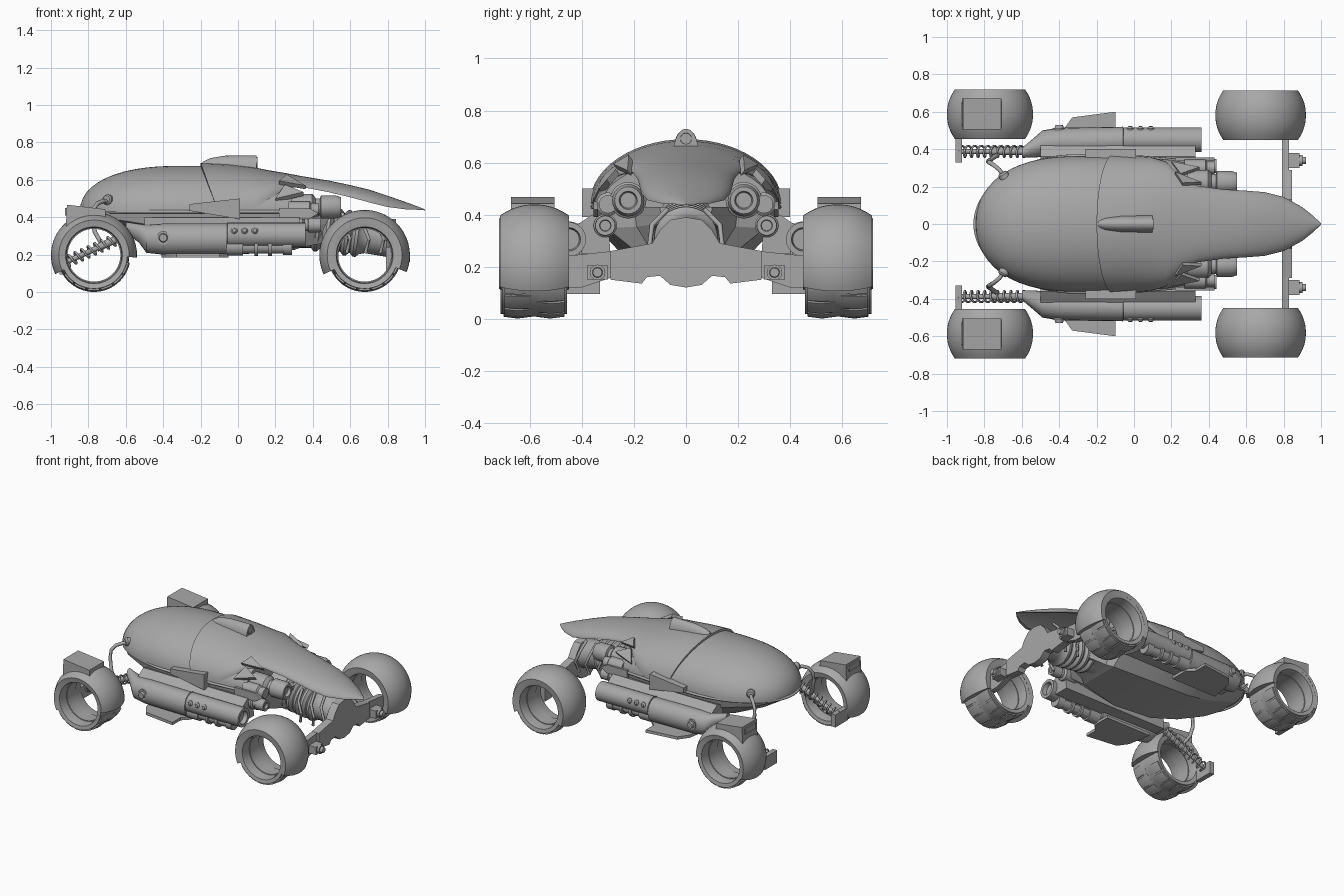
import bpy, bmesh, math
from mathutils import Vector as V

if "Cube" in bpy.data.objects:
    bpy.data.objects.remove(bpy.data.objects["Cube"])
pi = math.pi

grey = bpy.data.materials.new("dark_grey")
grey.diffuse_color = (0.39, 0.39, 0.39, 1)
grey.use_nodes = True
grey.node_tree.nodes["Principled BSDF"].inputs["Base Color"].default_value = grey.diffuse_color

def make(name, verts, faces, mirror=True, angle=35):
    """Mesh in world coordinates, optionally mirrored across y=0."""
    me = bpy.data.meshes.new(name)
    me.from_pydata([tuple(v) for v in verts], [], faces)
    bm = bmesh.new(); bm.from_mesh(me)
    bmesh.ops.remove_doubles(bm, verts=bm.verts, dist=1e-5)
    bmesh.ops.recalc_face_normals(bm, faces=bm.faces)
    bm.to_mesh(me); bm.free()
    me.materials.append(grey)
    ob = bpy.data.objects.new(name, me)
    bpy.context.collection.objects.link(ob)
    if mirror:
        ob.modifiers.new("mirror", 'MIRROR').use_axis = (False, True, False)
    bpy.ops.object.select_all(action='DESELECT')
    ob.select_set(True); bpy.context.view_layer.objects.active = ob
    bpy.ops.object.shade_smooth_by_angle(angle=math.radians(angle))
    return ob

def loft(name, rings, mirror=True, caps=True, loop=False, angle=35):
    n, m = len(rings[0]), len(rings)
    faces = []
    for i in range(m if loop else m - 1):
        a, b = i * n, ((i + 1) % m) * n
        faces += [(a + j, a + (j + 1) % n, b + (j + 1) % n, b + j) for j in range(n)]
    if caps and not loop:
        faces += [tuple(range(n)), tuple(range((m - 1) * n, m * n))]
    return make(name, [p for r in rings for p in r], faces, mirror, angle)

def turned(name, p0, p1, prof, mirror=True, n=24):
    """Solid of revolution from p0 to p1; prof = (fraction along, radius)."""
    p0, p1 = V(p0), V(p1); d = p1 - p0
    u = d.cross(V((0, 0, 1))).normalized(); v = d.cross(u).normalized()
    return loft(name, [[p0 + d * t + (u * math.cos(k * 2 * pi / n) + v * math.sin(k * 2 * pi / n)) * r
                        for k in range(n)] for t, r in prof], mirror)

def wheel_arc(name, c, prof, a0=0, a1=360, n=48):
    """Closed (y offset, radius) profile swept about the wheel axle."""
    full = a1 - a0 == 360
    angs = [math.radians(a0 + (a1 - a0) * i / n) for i in range(n if full else n + 1)]
    return loft(name, [[(c[0] + r * math.cos(a), c[1] + y, c[2] + r * math.sin(a)) for y, r in prof]
                       for a in angs], loop=full)

def pipe(name, pts, r, mirror=True, n=8):
    pts = [V(p) for p in pts]; rings = []
    for i, p in enumerate(pts):
        t = (pts[min(i + 1, len(pts) - 1)] - pts[max(i - 1, 0)]).normalized()
        u = t.cross(V((0.3, 0.2, 1))).normalized(); v = t.cross(u)
        rings.append([p + (u * math.cos(k * 2 * pi / n) + v * math.sin(k * 2 * pi / n)) * r for k in range(n)])
    return loft(name, rings, mirror, angle=60)

def prism(name, pts, axis, a, b, mirror=True):
    """Flat outline extruded along an axis from a to b."""
    def pt(p, h):
        q = list(p); q.insert('xyz'.index(axis), h); return q
    return loft(name, [[pt(p, h) for p in pts] for h in (a, b)], mirror)

def box(name, x, y, z, mirror=True):
    return prism(name, [(x[0], y[0]), (x[1], y[0]), (x[1], y[1]), (x[0], y[1])], 'z', *z, mirror)

def arch(x, w, zb, zt, n=28, sweep=0):
    return [(x + sweep * (1 - math.sin(pi * i / n)), w * math.cos(pi * i / n),
             zb + (zt - zb) * math.sin(pi * i / n)) for i in range(n + 1)]

# egg-shaped body dome
rings = []
for i in range(14):
    u = math.cos(i / 13 * pi / 2)
    f = max(0.003, (1 - u ** 2.4)) ** (1 / 2.2)
    rings.append(arch(-0.3 - 0.545 * u, 0.362 * f, 0.43, 0.43 + 0.245 * f))
front = [(-0.1, .362, .675), (0.05, .356, .66), (0.2, .343, .63), (0.29, .325, .605)]
rings += [arch(x, w, 0.43, t) for x, w, t in front]
loft("body_dome", rings, False)

# rim band around the dome's lower edge
rim = [(-0.3 + 0.55 * math.cos(a), 0.364 * math.sin(a), 0.43)
       for a in [pi / 2 + pi * i / 40 for i in range(41)]]
side = [(x, w, .43) for x, w, t in front]
pipe("dome_rim", side[::-1] + rim + [(x, -y, z) for x, y, z in side], 0.009, False)

# canopy shell running out into the pointed tail
rings = []
for x, w, b, t, sw in [(-.2, .37, .44, .69, .09), (-.05, .366, .44, .683, .04), (.08, .358, .45, .668, .01),
                       (.17, .335, .50, .65, 0), (.26, .25, .555, .635, 0), (.34, .205, .562, .62, 0),
                       (.48, .185, .535, .597, 0), (.6, .178, .507, .572, 0), (.7, .17, .48, .548, 0),
                       (.8, .145, .455, .515, 0), (.9, .09, .442, .48, 0), (.96, .042, .44, .458, 0),
                       (1.0, .003, .437, .442, 0)]:
    k = 0.02 if w > .1 else w * 0.2
    rings.append(arch(x, w, b, t, 28, sw) + arch(x, w - k, b, t - k * .8, 28, sw)[::-1])
loft("canopy_tail_shell", rings, False)

# jagged teeth along the canopy edge
for i, t in enumerate([((.2, .335, .50), (.25, .27, .575), (.35, .305, .535)),
                       ((.22, .28, .595), (.26, .22, .63), (.36, .225, .57))]):
    loft(f"canopy_tooth_{i}", [t, [(x, y - .015, z - .02) for x, y, z in t]])

# roof scoop
half = [(math.cos(pi * i / 12), math.sin(pi * i / 12)) for i in range(13)]
loft("roof_scoop", [[(x, w * c, zb + (zt - zb) * s) for c, s in half] for x, w, zb, zt in
                    [(-.19, .025, .66, .695), (-.15, .036, .66, .716), (-.07, .045, .66, .729), (.1, .048, .64, .73)]], False)
turned("scoop_nozzle", (.03, 0, .692), (.104, 0, .692), [(0, .03), (1, .03), (1, .022), (.9, .02)], False)

# faceted lower hull
def hull(x, w, b, wb, zt=.43):
    return [(x, w, zt), (x, w * .95, zt - (zt - b) * .4), (x, wb, b), (x, -wb, b),
            (x, -w * .95, zt - (zt - b) * .4), (x, -w, zt)]
loft("lower_hull", [hull(*s) for s in [(-.8, .16, .4, .08), (-.7, .26, .345, .12), (-.5, .335, .265, .16),
     (-.3, .355, .215, .19), (0, .35, .20, .2), (.3, .32, .225, .15), (.34, .2, .24, .12), (.5, .1, .27, .08)]],
     False, angle=15)

# raised side panels, rear cheek strips and pod mounts
prism("side_panel", [(-.26, .435), (.01, .39), (.01, .5), (-.26, .47)], 'y', .33, .4)
prism("cheek_strip", [(.22, .39), (.38, .39), (.43, .42), (.38, .45), (.22, .45)], 'y', .338, .355)
prism("pod_mount", [(.29, .25), (.30, .38), (.36, .40), (.42, .36), (.40, .25)], 'x', -.5, .33)

# side pods
def oval(x, y, z, a, b):
    return [(x, y + a * math.cos(k * pi / 10), z + b * math.sin(k * pi / 10)) for k in range(20)]
loft("side_pod_rear", [oval(*s) for s in [(-.6, .38, .345, .025, .03), (-.53, .41, .315, .055, .05),
     (-.49, .43, .285, .07, .075), (-.4, .438, .283, .077, .083), (-.06, .445, .283, .075, .083)]])
turned("side_pod_front", (-.06, .45, .305), (.36, .45, .305),
       [(0, .069), (.01, .066), (1, .066), (1, .045), (.93, .04)])
turned("pod_lower_tank", (-.06, .45, .243), (.29, .45, .243),
       [(0, .048), (.25, .048), (.25, .037), (.42, .037), (.42, .05), (.48, .05), (.48, .037),
        (.63, .037), (.63, .05), (.69, .05), (.69, .037), (.86, .037), (.86, .044), (1, .044)])
turned("pod_knob", (-.4, .49, .29), (-.4, .53, .29), [(0, .036), (.6, .036), (.6, .024), (1, .02)])
for i, x in enumerate((-.02, .035, .09)):
    turned(f"pod_stud_{i}", (x, .49, .325), (x, .522, .33), [(0, .018), (.7, .018), (1, .01)], n=12)
prism("foot_fin", [(-.41, .33), (-.38, .5), (-.33, .57), (-.1, .6), (-.1, .51), (-.05, .46), (-.05, .33)], 'z', .185, .205)

# engines on either side of the tail
turned("engine_main", (.27, .222, .455), (.55, .222, .455),
       [(0, .07), (.45, .07), (.5, .055), (.52, .045), (.6, .045), (.62, .062), (.9, .062), (1, .052), (1, .035), (.93, .03)])
turned("engine_small", (.25, .31, .358), (.44, .31, .358),
       [(0, .045), (.5, .045), (.55, .032), (.65, .032), (.67, .04), (1, .038), (1, .022), (.92, .02)])
turned("engine_pipe", (.27, .3, .44), (.43, .3, .44), [(0, .045), (.7, .045), (.75, .035), (1, .035)])

# central bellows column to the front axle
prof = [(0, .12)]
for i in range(5):
    t = .2 + i * .1
    prof += [(t, .105), (t + .03, .122), (t + .06, .122), (t + .09, .105)]
turned("central_column", (.3, 0, .355), (.82, 0, .285), prof + [(.75, .095), (1, .1)], False, 32)
for i, x in enumerate((.56, .66, .74)):
    pipe(f"column_rod_{i}", [(x, .07, .42), (x + .01, .13, .36), (x + .04, .14, .28), (x + .02, .12, .21)], .01)

# front axle plate, arms and brackets
prism("axle_plate", [(0, .39), (.06, .38), (.1, .34), (.13, .29), (.29, .26), (.29, .15), (.17, .135),
                     (.15, .16), (.1, .165), (.06, .13), (0, .12)], 'x', .79, .845)
prism("axle_arm", [(.28, .16), (.28, .26), (.47, .24), (.47, .12), (.40, .12)], 'x', .79, .83)
box("axle_bracket", (.82, .885), (.3, .38), (.15, .205))
turned("bracket_bolt", (.88, .34, .178), (.92, .34, .178), [(0, .03), (.5, .03), (.5, .02), (1, .018)], n=12)

# wheels: hollow tyre, tread blocks, rim lip, fender
tyre = [(-.12, .152), (-.125, .178), (-.07, .187), (0, .189), (.07, .187), (.125, .178), (.12, .152), (.09, .146), (-.09, .146)]
for tag, c, R, a0, a1 in [("rear", (-.77, .587, .197), .23, -3, 206), ("front", (.677, .582, .197), .242, -22, 205)]:
    wheel_arc(tag + "_tyre", c, tyre)
    wheel_arc(tag + "_wheel_band", c, [(-.05, .15), (-.05, .141), (.05, .141), (.05, .15)])
    for i in range(6):
        a = 203 + i * 23
        for k, (y0, y1) in enumerate(((-.115, -.01), (.01, .115))):
            s = a + 10 * k
            wheel_arc(f"{tag}_tread_{i}_{k}", c, [(y0, .175), (y0, .189), ((y0 + y1) / 2, .196), (y1, .189), (y1, .175)],
                      s, s + 20, 5)
    outer = [(.132 * t, R - .042 * abs(t) ** 2.2) for t in [-1 + i / 6 for i in range(13)]]
    wheel_arc(tag + "_fender", c, [(-.128, .17)] + outer + [(.128, .17), (.11, .185), (-.11, .185)], a0, a1)

# box on the rear fender
prism("fender_box", [(-.92, .35), (-.915, .467), (-.71, .443), (-.705, .36)], 'y', .505, .672)
box("fender_box_vent", (-.925, -.9), (.53, .645), (.41, .45))

# rear suspension: coil, core rod, bracket, hose
a, d, turns = V((-.93, .388, .155)), V((.35, 0, .16)), 10
u = d.cross(V((0, 1, 0))).normalized()
pipe("coil_spring", [a + d * (i / 140) + (u * math.cos(i * turns * 2 * pi / 140) + V((0, 1, 0)) * math.sin(i * turns * 2 * pi / 140)) * .03
                     for i in range(141)], .006, n=6)
turned("shock_rod", a, a + d, [(0, .014), (.5, .014), (.5, .02), (1, .02)], n=12)
box("spring_bracket", (-.955, -.92), (.33, .47), (.095, .185))
turned("hose_socket", (-.68, .23, .49), (-.705, .275, .495), [(0, .028), (.8, .028), (1, .02)])
pipe("suspension_hose", [(-.69, .25, .485), (-.72, .29, .487), (-.75, .315, .475), (-.775, .33, .44),
                         (-.78, .335, .39), (-.765, .345, .32), (-.73, .37, .26)], .012)
